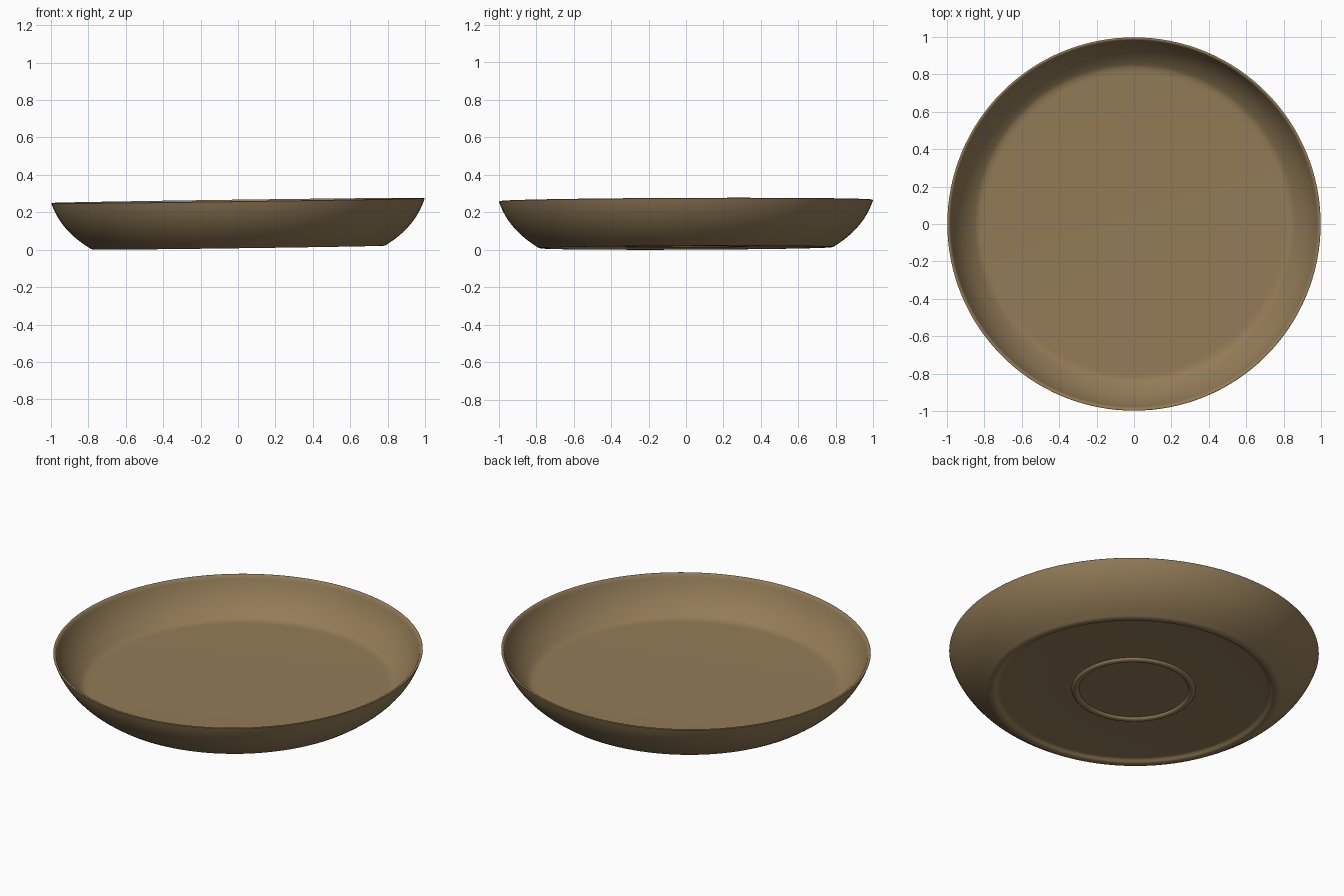
import bpy
import bmesh
import math
from mathutils import Vector, Matrix

cube = bpy.data.objects.get("Cube")
if cube:
    bpy.data.objects.remove(cube, do_unlink=True)

SEGMENTS = 128


def make_material(name, colour):
    mat = bpy.data.materials.new(name)
    mat.use_nodes = True
    mat.diffuse_color = colour
    bsdf = mat.node_tree.nodes["Principled BSDF"]
    bsdf.inputs["Base Color"].default_value = colour
    bsdf.inputs["Roughness"].default_value = 0.7
    return mat


def bezier(a, b, c, steps=10):
    """Quadratic curve from a to c, pulled towards b."""
    a, b, c = Vector(a), Vector(b), Vector(c)
    return [a * (1 - t) ** 2 + b * 2 * t * (1 - t) + c * t * t
            for t in (i / steps for i in range(steps + 1))]


def ridge(radius, base, width, height, steps=8):
    """Rounded ridge hanging below the underside."""
    return [Vector((radius - width * math.cos(math.pi * i / steps),
                    base - height * math.sin(math.pi * i / steps)))
            for i in range(steps + 1)]


def lathe(name, profile, mat):
    bm = bmesh.new()
    verts = [bm.verts.new((p[0], 0, p[1])) for p in profile]
    edges = [bm.edges.new(pair) for pair in zip(verts, verts[1:])]
    bmesh.ops.spin(bm, geom=verts + edges, cent=(0, 0, 0), axis=(0, 0, 1),
                   angle=2 * math.pi, steps=SEGMENTS, use_duplicate=False)
    bmesh.ops.remove_doubles(bm, verts=bm.verts[:], dist=0.0001)
    bmesh.ops.recalc_face_normals(bm, faces=bm.faces[:])
    mesh = bpy.data.meshes.new(name)
    bm.to_mesh(mesh)
    bm.free()
    mesh.materials.append(mat)
    obj = bpy.data.objects.new(name, mesh)
    bpy.context.collection.objects.link(obj)
    return obj


clay = make_material("tan clay", (0.29, 0.2, 0.095, 1))

# Underside: recessed base, small centre ridge, outer foot ring
recess = 0.018
profile = [Vector((0, recess))]
profile += ridge(0.315, recess, 0.02, 0.014)
profile += bezier((0.72, recess), (0.735, recess), (0.745, 0.008), 4)
profile += bezier((0.745, 0.008), (0.753, 0), (0.765, 0), 4)[1:]
profile += bezier((0.775, 0), (0.788, 0.001), (0.8, 0.011), 4)

# Bowed outer wall
profile += bezier((0.8, 0.011), (0.95, 0.105), (0.998, 0.25), 14)[1:]

# Thin rounded lip
profile += bezier((0.998, 0.25), (0.993, 0.257), (0.983, 0.247), 4)[1:]

# Inner wall curving into the flat floor
profile += bezier((0.983, 0.247), (0.945, 0.13), (0.85, 0.058), 14)[1:]
profile += bezier((0.85, 0.058), (0.832, 0.046), (0.8, 0.046), 5)[1:]
profile.append(Vector((0, 0.046)))

dish = lathe("dish", profile, clay)

# The dish rests at a very slight tilt
dish.data.transform(Matrix.Rotation(0.004, 4, "X") @ Matrix.Rotation(-0.0135, 4, "Y"))
corners = [v.co.copy() for v in dish.data.vertices]
middle = [(min(c[i] for c in corners) + max(c[i] for c in corners)) / 2 for i in range(2)]
lowest = min(c.z for c in corners)
dish.data.transform(Matrix.Translation((-middle[0], -middle[1], -lowest)))

bpy.ops.object.select_all(action="DESELECT")
dish.select_set(True)
bpy.context.view_layer.objects.active = dish
bpy.ops.object.shade_smooth_by_angle(angle=math.radians(40))
